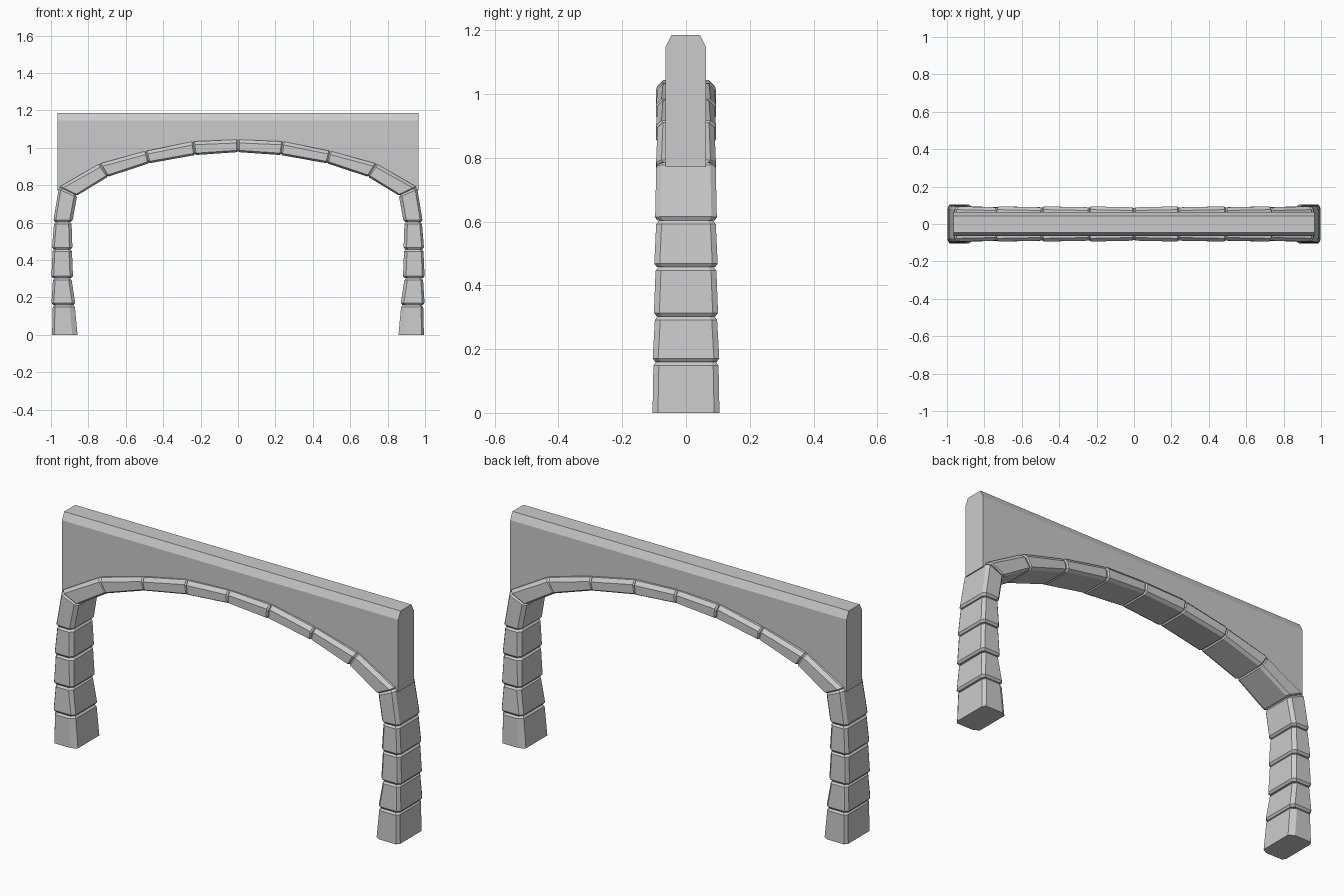
import bpy, bmesh
from mathutils import Vector

if "Cube" in bpy.data.objects:
    bpy.data.objects.remove(bpy.data.objects["Cube"])


def loft(name, rings, mirror=False):
    """Skin a list of equal-length point rings and cap both ends."""
    bm = bmesh.new()
    vs = [[bm.verts.new(p) for p in r] for r in rings]
    n = len(vs[0])
    for a, b in zip(vs, vs[1:]):
        for i in range(n):
            j = (i + 1) % n
            bm.faces.new((a[i], a[j], b[j], b[i]))
    bm.faces.new(vs[0])
    bm.faces.new(vs[-1])
    bmesh.ops.recalc_face_normals(bm, faces=bm.faces)
    me = bpy.data.meshes.new(name)
    bm.to_mesh(me)
    bm.free()
    ob = bpy.data.objects.new(name, me)
    bpy.context.collection.objects.link(ob)
    if mirror:
        m = ob.modifiers.new("mirror", 'MIRROR')
        m.use_mirror_merge = False
    return ob


def section(end, inset, ci, co):
    """Rectangle with chamfered corners between the outer and inner point."""
    ox, oz, ix, iz, h = end
    o, i = Vector((ox, 0, oz)), Vector((ix, 0, iz))
    d = (o - i).normalized()
    o, i, h = o - d * inset, i + d * inset, h - inset
    y = Vector((0, 1, 0))
    k = h - 0.017
    return [i - y * k, i + d * ci - y * h, o - d * co - y * h, o - y * k,
            o + y * k, o - d * co + y * h, i + d * ci + y * h, i + y * k]


def block(name, a, b, ci=0.016, co=0.012, bevel=0.011, foot=False):
    """One stone with bevelled ends, mirrored to the other side."""
    mix = lambda t: [p + (q - p) * t for p, q in zip(a, b)]
    length = (Vector(((a[0] + a[2]), (a[1] + a[3]))) / 2
              - Vector(((b[0] + b[2]), (b[1] + b[3]))) / 2).length
    t = bevel / length
    rings = [section(a, 0, ci, co)] if foot else [
        section(a, bevel * 0.8, ci, co), section(mix(t), 0, ci, co)]
    rings += [section(mix(1 - t), 0, ci, co), section(b, bevel * 0.8, ci, co)]
    loft(name, rings, mirror=True)


# Leg stones: (outer x, outer z, inner x, inner z, half depth) at each end
block("base_stone", (-.994, 0, -.858, 0, .105), (-.99, .16, -.873, .16, .102),
      ci=.028, foot=True)
block("leg_stone_2", (-.998, .16, -.869, .16, .105), (-.989, .303, -.891, .303, .097))
block("leg_stone_3", (-.998, .303, -.882, .303, .101), (-.991, .457, -.888, .457, .095))
block("leg_stone_4", (-.995, .457, -.885, .457, .1), (-.983, .603, -.89, .603, .093))
block("leg_stone_5", (-.988, .603, -.886, .603, .097), (-.957, .79, -.86, .745, .093))

# Arch stones follow shared joints up to the crown
arch = [(-.957, .79, -.86, .745), (-.74, .915, -.695, .845), (-.492, .983, -.476, .917),
        (-.24, 1.034, -.23, .961), (0, 1.044, 0, .977)]
for n, (a, b) in enumerate(zip(arch, arch[1:])):
    block(f"arch_stone_{n + 1}", a + (.094,), b + (.089,), ci=.01, co=.018, bevel=.007)

# Wall above the arch, its underside hidden inside the stones
under = [(-.966, .772), (-.91, .772), (-.72, .88), (-.48, .95), (-.235, .998), (0, 1.01)]
under += [(-x, z) for x, z in reversed(under[:-1])]
loft("wall", [[(x, -.065, z), (x, -.065, 1.147), (x, -.046, 1.185),
               (x, .044, 1.185), (x, .063, 1.147), (x, .063, z)] for x, z in under])
